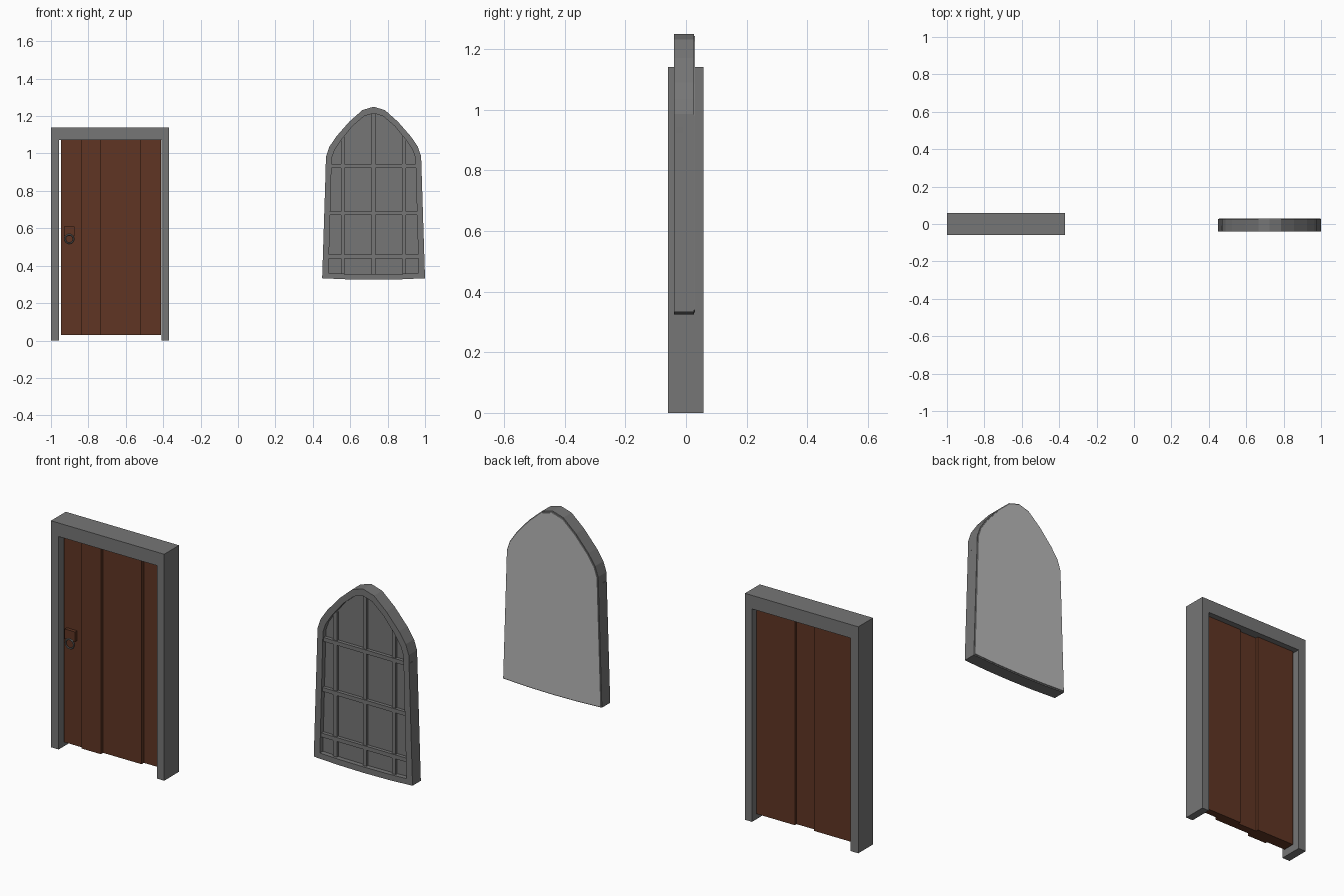
import bpy, bmesh, math

if "Cube" in bpy.data.objects:
    bpy.data.objects.remove(bpy.data.objects["Cube"])

def material(name, rgb):
    m = bpy.data.materials.new(name)
    m.diffuse_color = (*rgb, 1)
    m.use_nodes = True
    m.node_tree.nodes["Principled BSDF"].inputs["Base Color"].default_value = m.diffuse_color
    return m

STONE = material("grey stone", (0.18, 0.18, 0.18))
WOOD = material("brown wood", (0.115, 0.036, 0.017))
PALE = material("pale grey backing", (0.48, 0.48, 0.48))

def finish(bm, name, mat):
    bmesh.ops.recalc_face_normals(bm, faces=bm.faces[:])
    me = bpy.data.meshes.new(name)
    bm.to_mesh(me)
    bm.free()
    me.materials.append(mat)
    ob = bpy.data.objects.new(name, me)
    bpy.context.collection.objects.link(ob)
    return ob

def prism(name, pts, y0, y1, mat):
    """Outline in x/z, extruded from y0 to y1."""
    bm = bmesh.new()
    f = bm.faces.new([bm.verts.new((x, y0, z)) for x, z in pts])
    r = bmesh.ops.extrude_face_region(bm, geom=[f])
    for v in r["geom"]:
        if isinstance(v, bmesh.types.BMVert):
            v.co.y = y1
    return finish(bm, name, mat)

def box(name, x0, x1, y0, y1, z0, z1, mat):
    return prism(name, [(x0, z0), (x1, z0), (x1, z1), (x0, z1)], y0, y1, mat)

def ring_prism(name, outer, inner, y0, y1, mat):
    """Closed frame between two outlines with matching points."""
    bm = bmesh.new()
    loops = [[bm.verts.new((x, y, z)) for x, z in pts]
             for pts, y in ((outer, y0), (inner, y0), (inner, y1), (outer, y1))]
    n = len(outer)
    for k in range(4):
        a, b = loops[k], loops[(k + 1) % 4]
        for i in range(n):
            j = (i + 1) % n
            bm.faces.new((a[i], a[j], b[j], b[i]))
    return finish(bm, name, mat)

# Door frame: one U-shaped stone surround
prism("door_frame", [(-1, 0), (-0.957, 0), (-0.957, 1.072), (-0.408, 1.072),
                     (-0.408, 0), (-0.369, 0), (-0.369, 1.14), (-1, 1.14)],
      -0.06, 0.058, STONE)

# Door: five planks set at uneven depths
depths = [(-0.033, 0.028), (-0.044, 0.028), (-0.026, 0.014), (-0.026, 0.028), (-0.008, 0.028)]
for i, (y0, y1) in enumerate(depths):
    x = -0.947 + 0.107 * i
    box(f"door_plank_{i + 1}", x, x + 0.107, y0, y1, 0.03, 1.075, WOOD)

# Door handle: wooden plate and hanging ring
box("handle_plate", -0.93, -0.873, -0.05, -0.03, 0.56, 0.61, WOOD)
bpy.ops.mesh.primitive_torus_add(major_segments=16, minor_segments=6,
                                 major_radius=0.023, minor_radius=0.004,
                                 location=(-0.902, -0.051, 0.543),
                                 rotation=(math.pi / 2, 0, 0))
handle = bpy.context.object
handle.name = "handle_ring"
handle.data.materials.append(STONE)

# Window outlines: right half as (half width, z), mirrored about its centre
CX = 0.725
def mirrored(half):
    right = [(CX + w, z) for w, z in half]
    left = [(CX - w, z) for w, z in reversed(half) if w > 0]
    return right + left

outer_half = [(0, 0.325), (0.14, 0.327), (0.275, 0.333), (0.254, 0.985), (0.237, 1.035),
              (0.20, 1.09), (0.13, 1.17), (0.06, 1.232), (0, 1.25)]
inner_half = [(0, 0.355), (0.13, 0.356), (0.241, 0.36), (0.224, 0.975), (0.208, 1.02),
              (0.175, 1.07), (0.112, 1.147), (0.05, 1.20), (0, 1.215)]

def half_no_center_dup(half):
    # bottom and top centre points appear once
    right = [(CX + w, z) for w, z in half]
    left = [(CX - w, z) for w, z in reversed(half[1:-1])]
    return right + left

outer, inner = half_no_center_dup(outer_half), half_no_center_dup(inner_half)
ring_prism("window_frame", outer, inner, -0.04, 0.026, STONE)
prism("window_pane", inner, -0.016, 0.018, STONE)

# Pale backing sheet covering the rear of the window
prism("window_backing", [(CX + (x - CX) * 0.985, 0.75 + (z - 0.75) * 0.985) for x, z in outer],
      0.024, 0.03, PALE)

def inner_top(w):
    """Height of the inner arch at half width w."""
    for (w0, z0), (w1, z1) in zip(inner_half[3:], inner_half[4:]):
        if w1 <= w <= w0:
            return z0 + (z1 - z0) * (w0 - w) / (w0 - w1)

# Lattice bars
for i, w in enumerate((-0.165, 0, 0.163)):
    x = CX + w
    box(f"upright_bar_{i + 1}", x - 0.01, x + 0.01, -0.028, -0.01,
        0.35, inner_top(abs(w)) + 0.005, STONE)
for i, (z, w) in enumerate(((0.449, 0.245), (0.68, 0.24), (0.933, 0.257))):
    box(f"cross_bar_{i + 1}", CX - w, CX + w, -0.033, -0.01, z - 0.01, z + 0.01, STONE)
